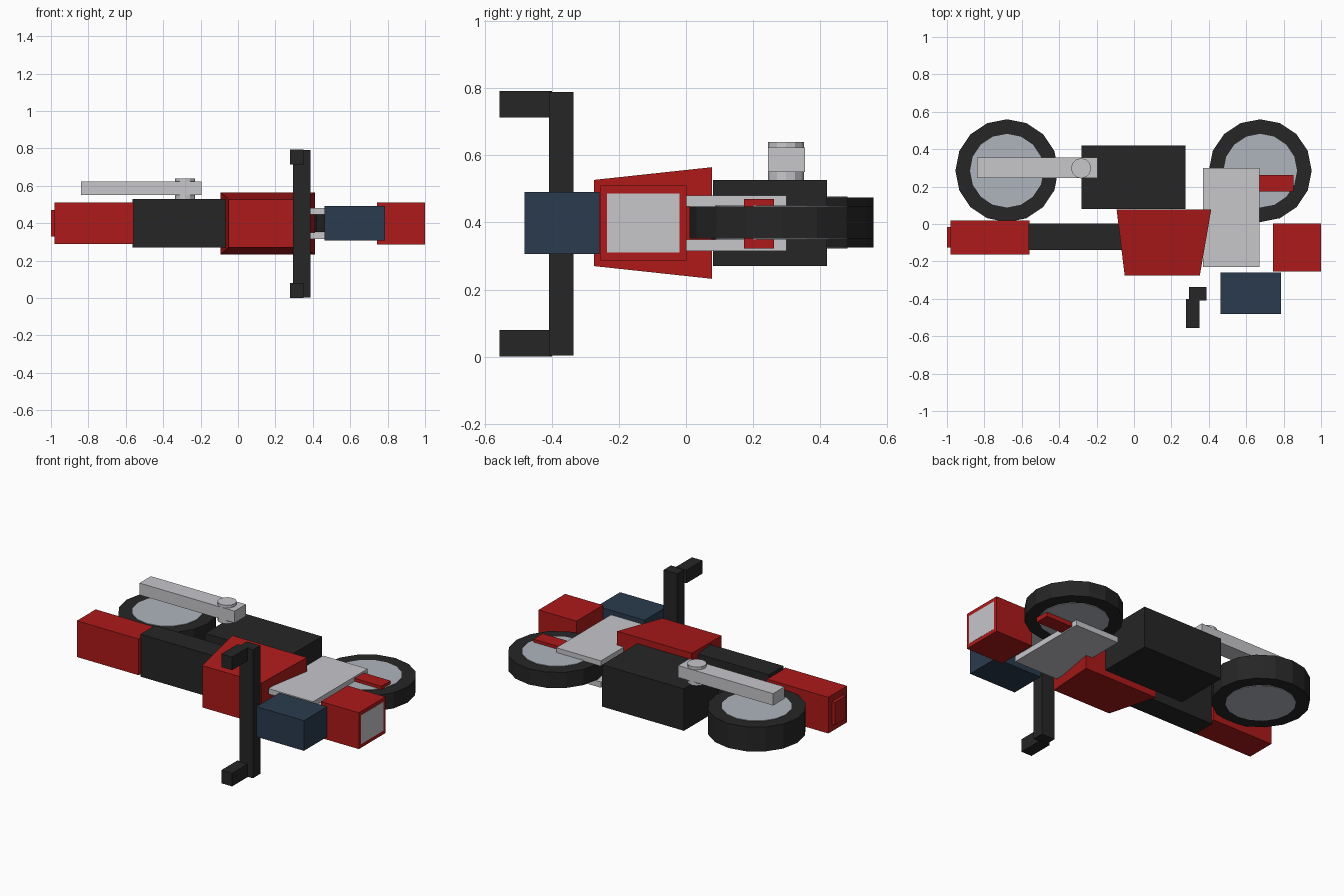
import bpy, bmesh, math

if "Cube" in bpy.data.objects:
    bpy.data.objects.remove(bpy.data.objects["Cube"])

MID = 0.395  # symmetry plane: the motorcycle lies on its side, width runs along z


def material(name, rgb):
    m = bpy.data.materials.new(name)
    m.diffuse_color = (*rgb, 1)
    m.use_nodes = True
    m.node_tree.nodes["Principled BSDF"].inputs["Base Color"].default_value = m.diffuse_color
    return m


RED = material("red_paint", (0.42, 0.01, 0.01))
DARK = material("dark_rubber", (0.019, 0.019, 0.019))
NAVY = material("tinted_glass", (0.023, 0.043, 0.075))
METAL = material("light_metal", (0.57, 0.57, 0.6))
RIM = material("rim_metal", (0.43, 0.46, 0.51))


def finish(name, bm, mat):
    bmesh.ops.recalc_face_normals(bm, faces=bm.faces)
    mesh = bpy.data.meshes.new(name)
    bm.to_mesh(mesh)
    bm.free()
    mesh.materials.append(mat)
    obj = bpy.data.objects.new(name, mesh)
    bpy.context.collection.objects.link(obj)
    return obj


def box(name, x, y, z, mat):
    bm = bmesh.new()
    bmesh.ops.create_cube(bm, size=1)
    for v in bm.verts:
        v.co = [(r[0] + r[1]) / 2 + c * (r[1] - r[0]) for r, c in zip((x, y, z), v.co)]
    return finish(name, bm, mat)


def disc(name, x, y, z, radius, sides, mat):
    bm = bmesh.new()
    bmesh.ops.create_cone(bm, cap_ends=True, segments=sides, radius1=radius,
                          radius2=radius, depth=z[1] - z[0])
    bmesh.ops.translate(bm, verts=bm.verts, vec=(x, y, (z[0] + z[1]) / 2))
    return finish(name, bm, mat)


def tyre(name, x, y, half, outer, inner, sides):
    bm = bmesh.new()
    profile = [(outer, -half), (outer, half), (inner, half), (inner, -half)]
    rings = []
    for i in range(sides):
        a = 2 * math.pi * i / sides
        rings.append([bm.verts.new((x + r * math.cos(a), y + r * math.sin(a), MID + h + 0.005))
                      for r, h in profile])
    for i in range(sides):
        a, b = rings[i], rings[(i + 1) % sides]
        for k in range(4):
            n = (k + 1) % 4
            bm.faces.new((a[k], b[k], b[n], a[n]))
    return finish(name, bm, DARK)


# Wheels: the rear one is wider
for name, x, half in (("rear", -0.68, 0.075), ("front", 0.675, 0.048)):
    tyre(name + "_tyre", x, 0.285, half, 0.275, 0.185, 16)
    c = MID + 0.005
    disc(name + "_rim", x, 0.285, (c - half - 0.003, c + half + 0.003), 0.197, 16, RIM)

# Engine, seat and tail
box("engine", (-0.28, 0.275), (0.08, 0.42), (0.27, 0.527), DARK)
box("seat", (-0.565, 0.0), (-0.14, 0.003), (0.27, 0.53), DARK)
box("tail", (-0.98, -0.56), (-0.163, 0.02), (0.288, 0.51), RED)
box("tail_light", (-1.0, -0.97), (-0.125, -0.015), (0.33, 0.47), RED)

# Tapered tank
tank = box("tank", (-0.093, 0.413), (-0.275, 0.078), (0.232, 0.565), RED)
for v in tank.data.vertices:
    if v.co.y < 0:
        v.co.x = -0.05 if v.co.x < 0.1 else 0.352
        v.co.z = 0.27 if v.co.z < MID else 0.527

# Fork plates on both sides of the front wheel, with a caliper bar between
for side, z in (("left", (0.315, 0.35)), ("right", (0.447, 0.48))):
    box("fork_" + side, (0.368, 0.67), (-0.23, 0.3), z, METAL)
box("caliper", (0.5, 0.852), (0.173, 0.262), (0.322, 0.47), RED)

# Front fairing, lamp and windscreen
box("fairing", (0.742, 0.999), (-0.255, 0.002), (0.287, 0.51), RED)
box("headlamp", (0.95, 1.0), (-0.235, -0.02), (0.31, 0.487), METAL)
box("windscreen", (0.462, 0.785), (-0.482, -0.258), (0.306, 0.491), NAVY)

# Handlebar with grips
box("handlebar", (0.295, 0.387), (-0.408, -0.336), (0.003, 0.79), DARK)
for side, z in (("left", (0.0, 0.08)), ("right", (0.713, 0.793))):
    box("grip_" + side, (0.277, 0.35), (-0.557, -0.4), z, DARK)

# Exhaust and its mounting bolt
box("exhaust", (-0.84, -0.195), (0.245, 0.355), (0.55, 0.623), METAL)
disc("exhaust_bolt", -0.283, 0.298, (0.525, 0.64), 0.054, 12, METAL)
